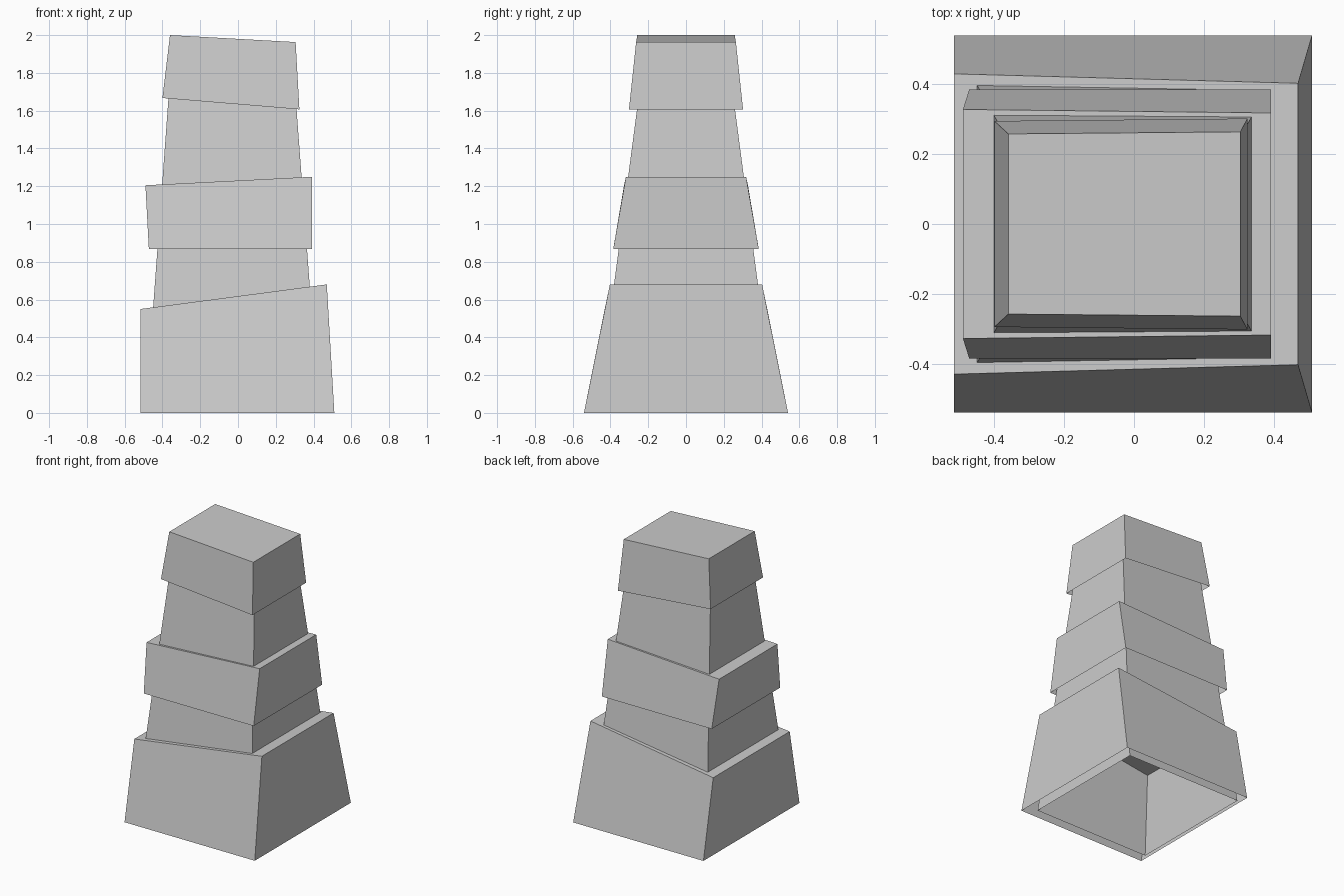
import bpy, bmesh

if "Cube" in bpy.data.objects:
    bpy.data.objects.remove(bpy.data.objects["Cube"])


def tapered_shell(name, bottom, top, capped=True):
    """Each end is (x, half depth, z) for its left and right edge; the underside is open."""
    bm = bmesh.new()
    rings = []
    for (xl, yl, zl), (xr, yr, zr) in (bottom, top):
        rings.append([bm.verts.new(p) for p in
                      ((xl, -yl, zl), (xr, -yr, zr), (xr, yr, zr), (xl, yl, zl))])
    lo, hi = rings
    for i in range(4):
        j = (i + 1) % 4
        bm.faces.new((lo[i], lo[j], hi[j], hi[i]))
    if capped:
        bm.faces.new(hi)
    mesh = bpy.data.meshes.new(name)
    bm.to_mesh(mesh)
    bm.free()
    obj = bpy.data.objects.new(name, mesh)
    bpy.context.collection.objects.link(obj)
    return obj


# Flared base with a slanted top
tapered_shell("base_block",
              ((-0.515, 0.54, 0), (0.51, 0.54, 0)),
              ((-0.515, 0.43, 0.55), (0.47, 0.403, 0.68)))

# Slim core running up through all the blocks
tapered_shell("inner_core",
              ((-0.49, 0.47, 0), (0.43, 0.47, 0)),
              ((-0.351, 0.221, 1.9), (0.288, 0.221, 1.9)), capped=False)

# Middle collar
tapered_shell("middle_block",
              ((-0.472, 0.385, 0.868), (0.393, 0.385, 0.868)),
              ((-0.49, 0.328, 1.205), (0.393, 0.318, 1.25)))

# Top cap
tapered_shell("top_block",
              ((-0.40, 0.295, 1.667), (0.325, 0.302, 1.607)),
              ((-0.36, 0.258, 2.0), (0.305, 0.264, 1.963)))
